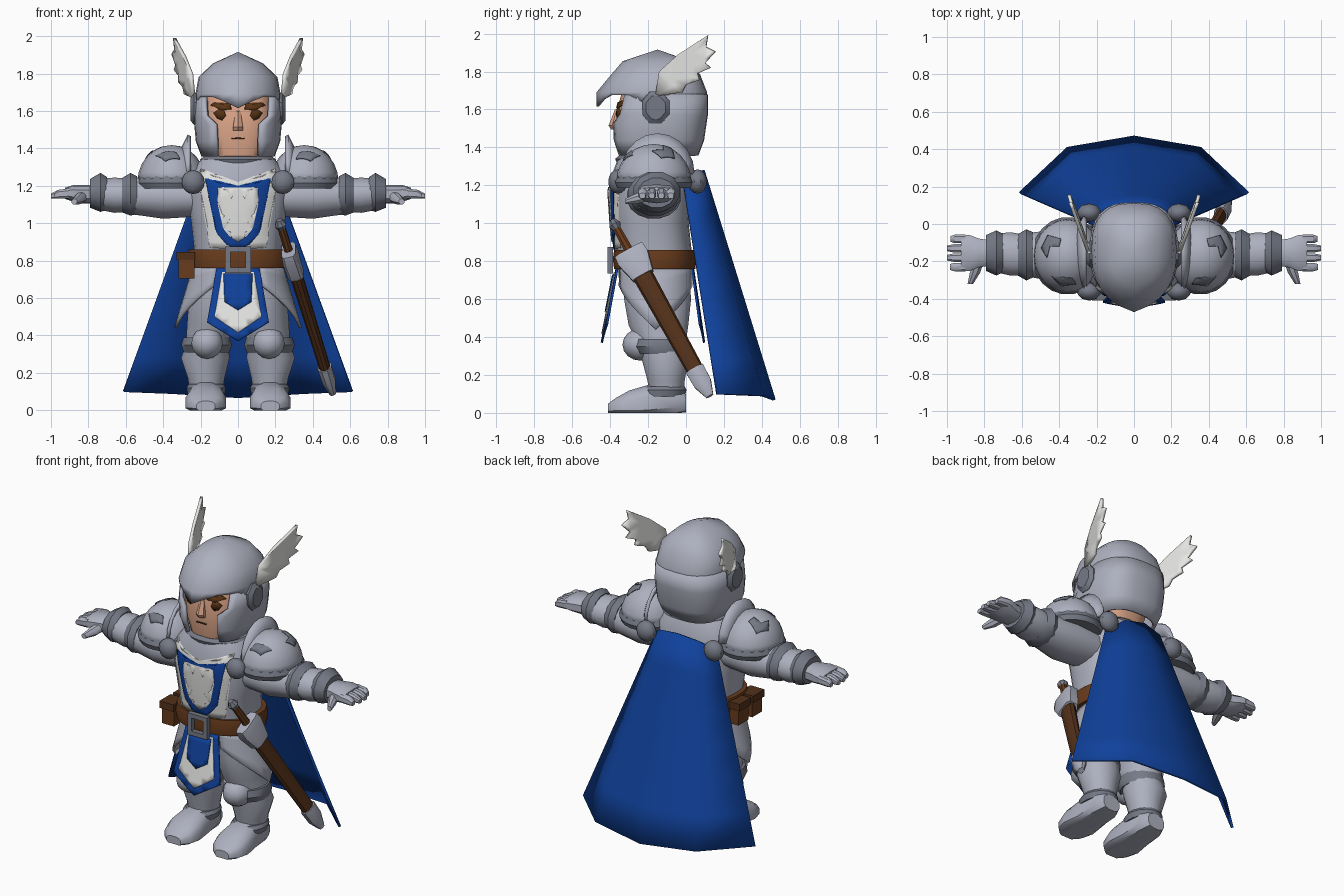
import bpy, bmesh, math
from mathutils import Matrix, Vector

if "Cube" in bpy.data.objects:
    bpy.data.objects.remove(bpy.data.objects["Cube"])

def mat(name, r, g, b):
    m = bpy.data.materials.new(name)
    m.diffuse_color = (r, g, b, 1)
    m.use_nodes = True
    m.node_tree.nodes["Principled BSDF"].inputs["Base Color"].default_value = m.diffuse_color
    return m

STEEL = mat("steel", .42, .435, .52)
DARK = mat("dark_steel", .18, .195, .24)
WHITE = mat("white", .78, .78, .76)
BLUE = mat("blue", .005, .053, .33)
BROWN = mat("leather", .14, .045, .012)
SHEATH = mat("dark_leather", .085, .03, .01)
SKIN = mat("skin", .72, .38, .25)
HAIR = mat("eyebrow_brown", .1, .035, .008)

def finish(name, bm, m, mirror=False, thick=0):
    bmesh.ops.remove_doubles(bm, verts=bm.verts, dist=1e-4)
    bmesh.ops.recalc_face_normals(bm, faces=bm.faces)
    me = bpy.data.meshes.new(name)
    bm.to_mesh(me)
    bm.free()
    me.materials.append(m)
    ob = bpy.data.objects.new(name, me)
    bpy.context.collection.objects.link(ob)
    if mirror:
        ob.modifiers.new("Mirror", 'MIRROR')
    if thick:
        s = ob.modifiers.new("Solidify", 'SOLIDIFY')
        s.thickness, s.offset = thick, 0
    return ob

def oval(a, rx, ry, p=2):
    f = lambda t: math.copysign(abs(t) ** (2 / p), t)
    return rx * f(math.cos(a)), ry * f(math.sin(a))

def loft(name, rings, m, axis='Z', n=16, p=2, mirror=False, M=None, floor=None):
    """Closed body through rings (t, u, v, ru, rv) along an axis."""
    bm, rows = bmesh.new(), []
    for t, u, v, ru, rv in rings:
        row = []
        for i in range(n):
            a, b = oval(2 * math.pi * (i + .5) / n, ru, rv, p)
            co = {'Z': (u + a, v + b, t), 'X': (t, u + a, v + b), 'Y': (u + a, t, v + b)}[axis]
            co = M @ Vector(co) if M else Vector(co)
            if floor is not None:
                co.z = max(co.z, floor)
            row.append(bm.verts.new(co))
        rows.append(row)
    for r, s in zip(rows, rows[1:]):
        for i in range(n):
            bm.faces.new((r[i], r[(i + 1) % n], s[(i + 1) % n], s[i]))
    bm.faces.new(rows[0])
    bm.faces.new(rows[-1])
    return finish(name, bm, m, mirror)

def sheet(name, fn, nu, nv, m, thick=.02, mirror=False):
    """Surface fn(u, v), u and v running 0..1."""
    bm = bmesh.new()
    g = [[bm.verts.new(fn(i / nu, j / nv)) for i in range(nu + 1)] for j in range(nv + 1)]
    for j in range(nv):
        for i in range(nu):
            bm.faces.new((g[j][i], g[j][i + 1], g[j + 1][i + 1], g[j + 1][i]))
    return finish(name, bm, m, mirror, thick)

def plate(name, outline, fn, m, thick=.006, step=.04):
    """Flat outline cut into a grid, then laid on the surface fn(u, v); mirrored."""
    bm = bmesh.new()
    f = bm.faces.new([bm.verts.new((u, v, 0)) for u, v in outline])
    bmesh.ops.triangulate(bm, faces=[f], ngon_method='EAR_CLIP')
    for k in (0, 1):
        lo, hi = min(q[k] for q in outline), max(q[k] for q in outline)
        for i in range(1, int((hi - lo) / step) + 1):
            co, no = Vector((0, 0, 0)), Vector((0, 0, 0))
            co[k], no[k] = lo + i * step, 1
            bmesh.ops.bisect_plane(bm, geom=bm.verts[:] + bm.edges[:] + bm.faces[:], plane_co=co, plane_no=no)
    for v in bm.verts:
        v.co = fn(v.co.x, v.co.y)
    return finish(name, bm, m, True, thick)

def ball(name, c, r, m, mirror=True, seg=12):
    bm = bmesh.new()
    M = Matrix.Translation(c) @ Matrix.Diagonal((*r, 1))
    bmesh.ops.create_uvsphere(bm, u_segments=seg, v_segments=8, radius=1, matrix=M)
    return finish(name, bm, m, mirror)

def box(name, c, size, m, mirror=False):
    bm = bmesh.new()
    bmesh.ops.create_cube(bm, size=1, matrix=Matrix.Translation(c) @ Matrix.Diagonal((*size, 1)))
    return finish(name, bm, m, mirror)

def lerp(tab, z):
    for a, b in zip(tab, tab[1:]):
        if z <= b[0]:
            k = max(0, (z - a[0]) / (b[0] - a[0]))
            return [p + (q - p) * k for p, q in zip(a, b)]
    return list(tab[-1])

def front_of(tab, p, off):
    def fn(x, z):
        _, _, cy, rx, ry = lerp(tab, z)
        return (x, cy - off - ry * max(0, 1 - min(1, abs(x) / rx) ** p) ** (1 / p), z)
    return fn

# Torso and surcoat
TORSO = [(.66, 0, -.16, .23, .19), (.86, 0, -.17, .235, .2), (1.0, 0, -.185, .25, .2),
         (1.15, 0, -.185, .275, .21), (1.26, 0, -.185, .265, .205), (1.34, 0, -.19, .2, .17)]
loft("torso", TORSO, STEEL, n=32, p=2.5)
loft("collar", [(1.30, 0, -.19, .19, .17), (1.34, 0, -.19, .205, .185), (1.36, 0, -.19, .18, .16)], DARK, n=24)
plate("surcoat_white", [(0, .86), (.15, .87), (.165, 1.0), (.205, 1.2), (.2, 1.29), (.13, 1.25), (0, 1.22)],
      front_of(TORSO, 2.5, .004), WHITE)
plate("surcoat_blue", [(0, .86), (.06, .885), (.115, .95), (.145, 1.1), (.175, 1.24), (.1, 1.215), (0, 1.2)],
      front_of(TORSO, 2.5, .01), BLUE)
plate("surcoat_bird", [(0, .90), (.03, .92), (.04, .955), (.075, .965), (.045, 1.02), (.085, 1.05), (.11, 1.12),
                       (.105, 1.19), (.06, 1.175), (.035, 1.13), (.02, 1.18), (0, 1.19)],
      front_of(TORSO, 2.5, .016), WHITE)

# Hanging surcoat flaps
def flap(y0, slope):
    return lambda x, z: (x, y0 + (.74 - z) * slope + .3 * x * x * (1 if slope < 0 else -1), z)
FLAP = [(0, .37), (.165, .47), (.115, .76), (0, .76)]
plate("front_flap", FLAP, flap(-.37, -.2), BLUE, .012)
plate("front_flap_white", [(0, .415), (.125, .5), (.085, .74), (0, .74)], flap(-.379, -.2), WHITE)
plate("front_flap_badge", [(0, .535), (.072, .58), (.078, .73), (0, .73)], flap(-.385, -.2), BLUE)
plate("back_flap", FLAP, flap(.04, .15), BLUE, .012)

# Belt, buckle and pouches
loft("belt", [(.76, 0, -.165, .265, .215), (.81, 0, -.165, .275, .222), (.86, 0, -.165, .265, .215)], BROWN, n=32, p=2.4)
for s in (-1, 1):
    box("buckle_side", (s * .055, -.4, .805), (.028, .03, .14), DARK)
    box("buckle_bar", (0, -.4, .805 + s * .056), (.13, .03, .028), DARK)
for y in (-.27, -.13):
    box("pouch", (-.275, y, .765), (.085, .1, .12), BROWN)
    box("pouch_lid", (-.28, y, .825), (.1, .115, .045), SHEATH)

# Hip plates
def hip(u, v):
    a = math.radians(22 + 136 * u)
    z0 = .44 + .23 * abs(u - .5) * 2
    z = .77 + (z0 - .77) * v
    d = .77 - z
    return ((.235 + .3 * d) * math.sin(a) ** .8, -.16 - (.2 + .03 * d) * math.cos(a), z)
sheet("hip_plate", hip, 12, 4, STEEL, .015, True)

# Legs and feet
loft("leg", [(.06, .17, -.1, .085, .09), (.17, .17, -.105, .1, .1), (.28, .175, -.11, .132, .125),
             (.36, .165, -.125, .115, .125), (.46, .15, -.145, .125, .16), (.6, .13, -.15, .135, .18),
             (.74, .12, -.16, .12, .18)], STEEL, mirror=True)
loft("ankle_band", [(.085, .17, -.125, .1, .12), (.12, .17, -.12, .108, .125), (.14, .17, -.115, .095, .11)], DARK, mirror=True)
loft("knee_band", [(.31, .168, -.13, .125, .13), (.35, .168, -.14, .138, .15), (.39, .168, -.14, .125, .14)], DARK, mirror=True)
ball("knee_cap", (.165, -.24, .36), (.088, .095, .085), STEEL, seg=10)
loft("foot", [(.0, .17, .05, .06, .05), (-.05, .17, .06, .085, .08), (-.2, .17, .05, .098, .1), (-.3, .172, .04, .112, .08),
              (-.37, .172, .03, .095, .05), (-.41, .172, .02, .05, .03)], STEEL, 'Y', 12, 2.6, True, floor=0)

# Arms, cuffs and hands
loft("upper_arm", [(.2, -.17, 1.14, .13, .105), (.4, -.17, 1.14, .145, .118), (.56, -.165, 1.145, .12, .1)], STEEL, 'X', mirror=True)
loft("elbow_band", [(.54, -.165, 1.15, .125, .105), (.575, -.165, 1.155, .142, .118), (.62, -.165, 1.15, .115, .095)], DARK, 'X', 12, mirror=True)
loft("forearm", [(.58, -.165, 1.15, .11, .09), (.66, -.16, 1.15, .118, .096), (.74, -.155, 1.155, .105, .085)], STEEL, 'X', mirror=True)
loft("cuff", [(.7, -.155, 1.16, .105, .09), (.735, -.155, 1.165, .125, .108), (.79, -.155, 1.16, .1, .08)], DARK, 'X', 12, mirror=True)
loft("palm", [(.77, -.155, 1.155, .07, .05), (.83, -.155, 1.155, .08, .05), (.88, -.155, 1.16, .1, .045),
              (.925, -.155, 1.16, .098, .03)], STEEL, 'X', 10, 2.8, True)
for i in range(4):
    y, x = -.23 + i * .05, (.985, 1.0, 1.0, .98)[i]
    loft("finger", [(.9, y, 1.16, .024, .028), (.96, y, 1.155, .024, .025), (x, y, 1.145, .016, .014)], STEEL, 'X', 8, 3, True)
loft("thumb", [(-.2, .83, 1.145, .03, .03), (-.26, .85, 1.13, .03, .03), (-.32, .875, 1.115, .016, .016)], STEEL, 'Y', 8, mirror=True)

# Shoulder plates
def dome(x, y, off=.007):
    k = max(0, 1 - ((x - .355) / .18) ** 2 - ((y + .17) / .195) ** 2)
    return (x, y, 1.22 + off + .195 * math.sqrt(k))
def shoulder(u, v):
    a, e = 2 * math.pi * u, math.pi / 2 * v
    return (.355 + .18 * math.cos(a) * math.cos(e), -.17 + .195 * math.sin(a) * math.cos(e), 1.22 + .195 * math.sin(e))
sheet("shoulder_plate", shoulder, 20, 6, STEEL, .006, True)
loft("shoulder_rim", [(1.185, .355, -.17, .18, .195), (1.215, .355, -.17, .192, .208), (1.265, .355, -.17, .17, .187)], DARK, n=20, mirror=True)
plate("shoulder_mark", [(.39, -.08), (.46, -.06), (.495, -.13), (.465, -.18), (.45, -.12), (.4, -.12)], dome, DARK, step=.02)
plate("shoulder_mark_front", [(.31, -.32), (.39, -.33), (.44, -.28), (.38, -.3), (.33, -.29)], dome, DARK, step=.02)
def flange(u, v):
    a = math.pi * u
    return (.31 - .05 * v, -.15 + (.12 + .07 * v) * math.cos(a), 1.26 + (.11 + .1 * v) * math.sin(a))
sheet("shoulder_flange", flange, 10, 2, STEEL, .02, True)
for y in (-.36, .06):
    ball("shoulder_stud", (.24, y, 1.22), (.064, .05, .064), DARK, seg=10)

# Cape
TOP = [(-.21, -.01, 1.2), (-.13, .07, 1.26), (0, .09, 1.28), (.13, .07, 1.26), (.21, -.01, 1.2)]
HEM = [(-.61, .165, .1), (-.355, .405, .09), (0, .465, .068), (.355, .405, .09), (.61, .165, .1)]
sheet("cape", lambda u, v: Vector(TOP[round(u * 4)]).lerp(Vector(HEM[round(u * 4)]), v), 4, 6, BLUE, .016)

# Head and face
HEAD = [(1.3, 0, -.17, .1, .11), (1.36, 0, -.19, .14, .165), (1.45, 0, -.19, .17, .178),
        (1.6, 0, -.18, .195, .185), (1.72, 0, -.17, .17, .16)]
loft("head", HEAD, SKIN, n=24, p=2.8)
loft("nose", [(1.495, 0, -.365, .03, .03), (1.515, 0, -.37, .03, .038), (1.6, 0, -.355, .016, .02)], SKIN, n=6)
face = front_of(HEAD, 2.8, .004)
plate("eyebrow", [(.035, 1.61), (.09, 1.605), (.145, 1.63), (.13, 1.645), (.08, 1.635), (.04, 1.64)], face, HAIR)
plate("eye", [(.065, 1.575), (.085, 1.55), (.11, 1.56), (.13, 1.59), (.1, 1.61), (.075, 1.605)], face, HAIR)
plate("mouth", [(0, 1.452), (.035, 1.45), (.035, 1.456), (0, 1.458)], face, HAIR)

# Helmet: cheek and neck guard, then crown with a pointed brow
GUARD = [(1.36, .185, .21, -.155, .11), (1.44, .215, .235, -.15, .11), (1.53, .223, .243, -.145, .115),
         (1.575, .223, .245, -.14, .165), (1.68, .215, .24, -.135, .172)]
def guard(u, v):
    z, rx, ry, cy, gap = GUARD[round(v * 4)]
    a0 = math.asin((gap / rx) ** 1.4)
    b, a = oval(a0 + (2 * math.pi - 2 * a0) * u, ry, rx, 2.8)
    return (a, cy - b, z)
sheet("helmet_guard", guard, 24, 4, STEEL, .022)
CROWN = [(1.64, .222, -.39, .108, .075), (1.69, .222, -.39, .105, .075), (1.78, .205, -.35, .07, .04),
         (1.85, .13, -.30, .02, .03), (1.91, 0, -.15, -.15, 0)]
def crown(u, v):
    z, rx, y0, y1, tip = CROWN[round(v * 4)]
    a = 2 * math.pi * u
    b, x = oval(a, (y1 - y0) / 2, rx, 2.6)
    y = (y0 + y1) / 2 - b
    if rx and math.cos(a) > 0:
        y -= tip * max(0, 1 - abs(x) / rx)
        if v == 0 and abs(x) < .2:
            z = 1.615 + .06 * min(1, abs(x) / .12)
    return (x, y, z)
sheet("helmet_crown", crown, 24, 4, STEEL, .012)
loft("ear_disc", [(.19, -.16, 1.61, .08, .095), (.235, -.16, 1.61, .078, .092), (.255, -.16, 1.61, .055, .065)], DARK, 'X', 8, mirror=True)
plate("helmet_wing", [(-.16, 1.67), (-.14, 1.80), (-.04, 1.89), (.115, 1.99), (.105, 1.93), (.155, 1.905), (.1, 1.845),
                      (.13, 1.82), (.06, 1.79), (.07, 1.755), (0, 1.73), (-.02, 1.69)],
      lambda y, z: (.24 + .32 * (y + .15) + .05 * (z - 1.7), y, z), WHITE, .018, .1)

# Sword in its sheath
P = Vector((.225, -.38, 1.0))
d = (Vector((.51, .13, .08)) - P).normalized()
ax = (Vector((1, 0, 0)) - d * d.x).normalized()
ay = d.cross(ax)
S = Matrix.Translation(P) @ Matrix((ax, ay, d)).transposed().to_4x4()
loft("pommel", [(-.02, 0, 0, .018, .018), (.01, 0, 0, .034, .034), (.04, 0, 0, .02, .02)], DARK, n=8, M=S)
loft("grip", [(.03, 0, 0, .022, .022), (.2, 0, 0, .024, .026)], BROWN, n=8, M=S)
loft("guard", [(.17, 0, 0, .04, .085), (.22, 0, 0, .045, .09), (.33, 0, 0, .042, .062)], STEEL, n=8, p=4, M=S)
loft("sheath", [(.3, 0, 0, .035, .055), (.95, 0, 0, .03, .045)], SHEATH, n=10, M=S)
loft("sheath_tip", [(.91, 0, 0, .04, .055), (1.0, 0, 0, .038, .052), (1.08, 0, 0, .018, .022)], STEEL, n=8, M=S)

# Smooth shading with sharp edges kept
for ob in bpy.data.objects:
    ob.select_set(True)
    bpy.context.view_layer.objects.active = ob
bpy.ops.object.shade_smooth_by_angle(angle=math.radians(38))
